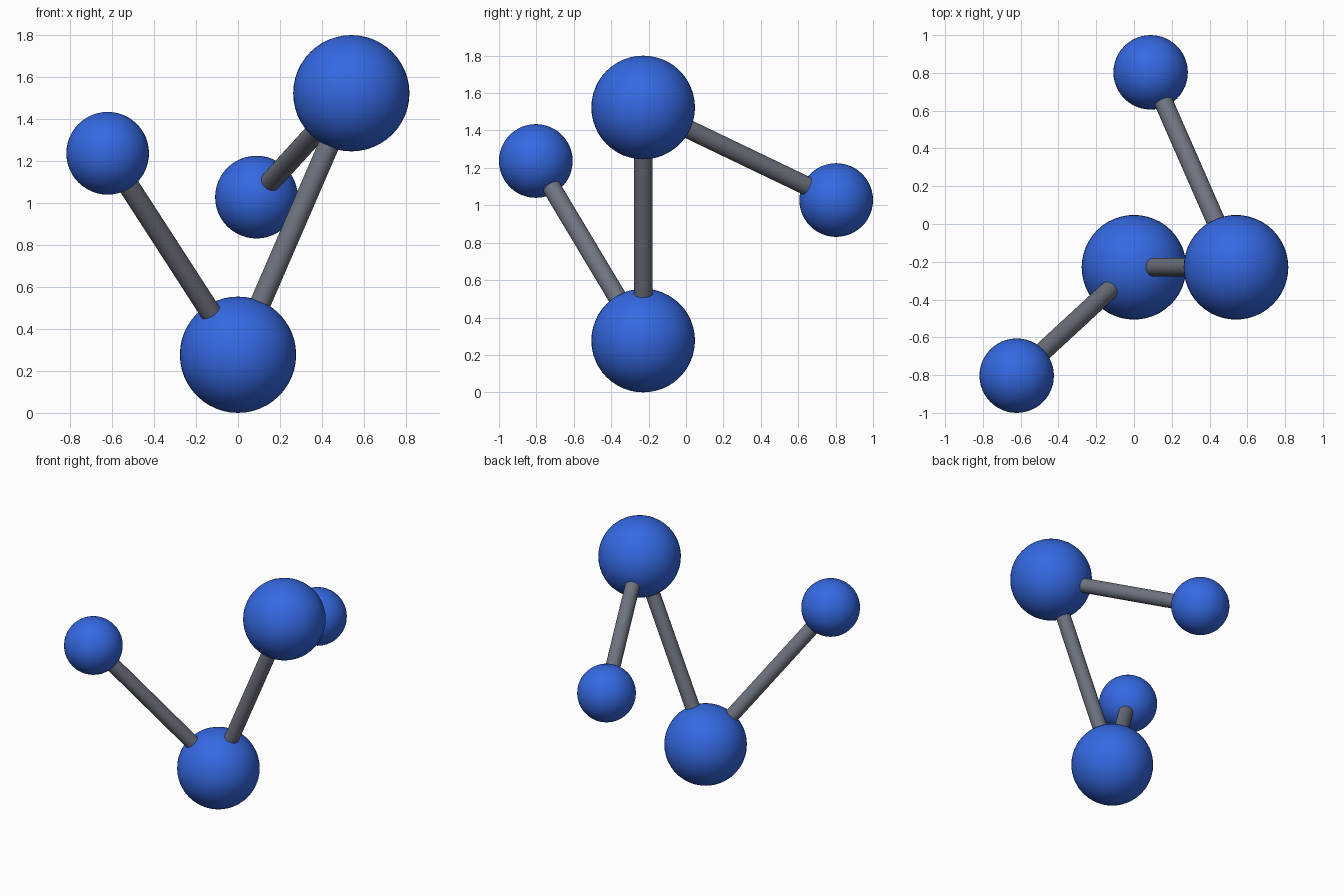
import bpy
from mathutils import Vector

cube = bpy.data.objects.get("Cube")
if cube:
    bpy.data.objects.remove(cube, do_unlink=True)


def material(name, rgb):
    m = bpy.data.materials.new(name)
    m.use_nodes = True
    color = (*rgb, 1.0)
    m.diffuse_color = color
    m.node_tree.nodes["Principled BSDF"].inputs["Base Color"].default_value = color
    return m


blue = material("blue", (0.035, 0.14, 0.76))
grey = material("grey", (0.16, 0.175, 0.215))


def finish(name, mat):
    ob = bpy.context.object
    ob.name = name
    ob.data.materials.append(mat)
    bpy.ops.object.shade_smooth_by_angle()


def ball(name, center, radius):
    bpy.ops.mesh.primitive_uv_sphere_add(
        segments=48, ring_count=24, radius=radius, location=center)
    finish(name, blue)


def rod(name, start, end):
    axis = end - start
    bpy.ops.mesh.primitive_cylinder_add(
        vertices=32, radius=0.05, depth=axis.length,
        location=(start + end) / 2,
        rotation=axis.to_track_quat("Z", "Y").to_euler())
    finish(name, grey)


# Ball centres
lower = Vector((0, -0.229, 0.277))
upper = Vector((0.54, -0.229, 1.523))
front = Vector((-0.621, -0.803, 1.237))
back = Vector((0.088, 0.803, 1.028))

# Two large and two small balls
ball("lower_large_ball", lower, 0.277)
ball("upper_large_ball", upper, 0.277)
ball("front_small_ball", front, 0.197)
ball("back_small_ball", back, 0.197)

# Connecting rods
rod("middle_rod", lower, upper)
rod("front_rod", lower, front)
rod("back_rod", upper, back)
